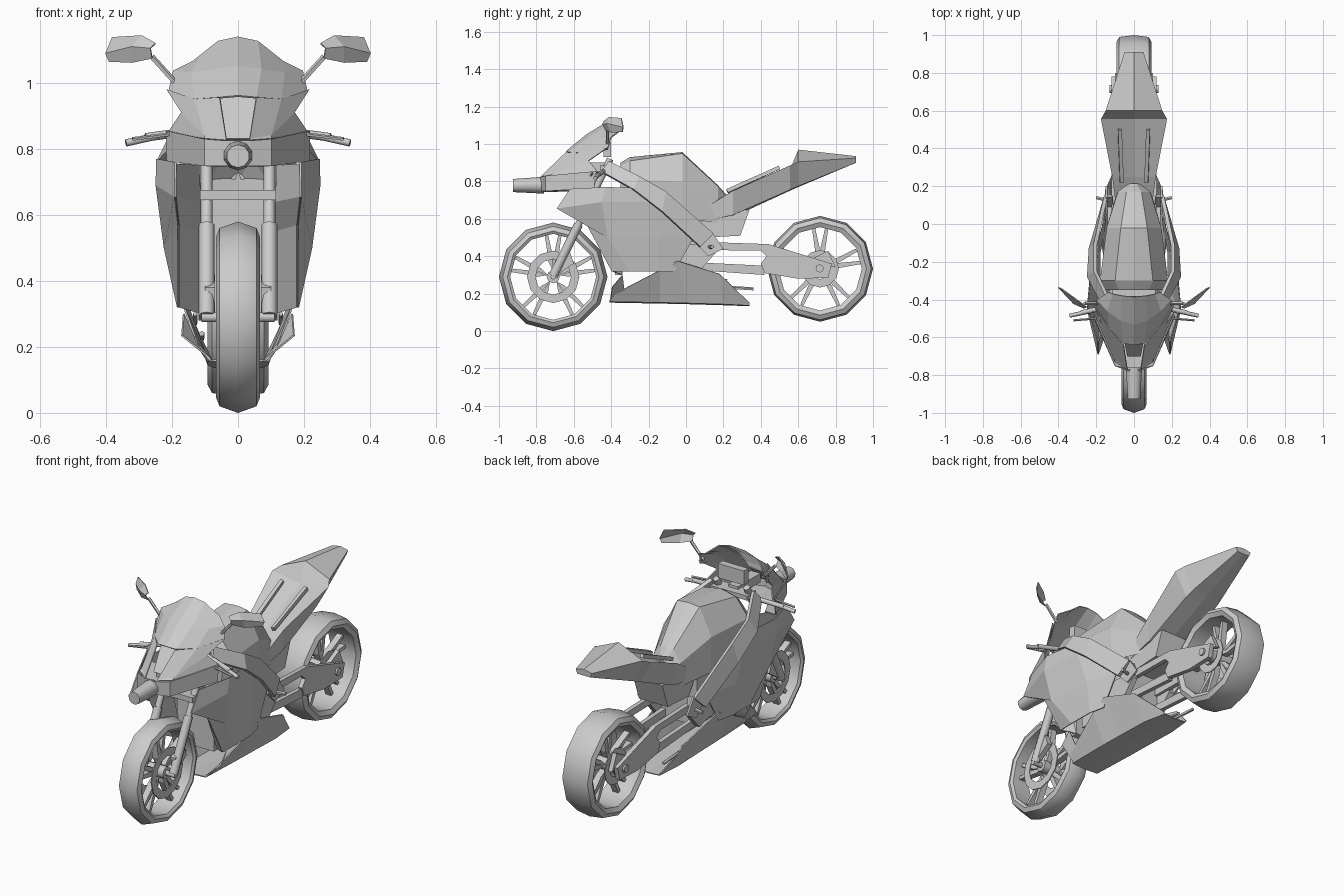
import bpy, bmesh, math
from mathutils import Vector, Matrix


def finish(name, bm, mirror=True, thick=0, smooth=0):
    bmesh.ops.recalc_face_normals(bm, faces=bm.faces)
    me = bpy.data.meshes.new(name)
    bm.to_mesh(me)
    bm.free()
    ob = bpy.data.objects.new(name, me)
    bpy.context.collection.objects.link(ob)
    if mirror:
        ob.modifiers.new("Mirror", 'MIRROR')
    if thick:
        s = ob.modifiers.new("Solidify", 'SOLIDIFY')
        s.thickness, s.offset = thick, 0
    if smooth:
        bpy.ops.object.select_all(action='DESELECT')
        bpy.context.view_layer.objects.active = ob
        ob.select_set(True)
        bpy.ops.object.shade_smooth_by_angle(angle=math.radians(smooth))
    return ob


def grid(name, rows, thick=0.006, caps=False, smooth=0, mirror=True):
    """Skin consecutive rows of (x, y, z) points."""
    bm = bmesh.new()
    vs = [[bm.verts.new(p) for p in r] for r in rows]
    for a, b in zip(vs, vs[1:]):
        for i in range(len(a) - 1):
            bm.faces.new((a[i], a[i + 1], b[i + 1], b[i]))
    if caps:
        bm.faces.new(vs[0])
        bm.faces.new(vs[-1])
    return finish(name, bm, mirror, thick, smooth)


def sections(name, data, **kw):
    """Half cross-sections: (y, [(x, z), ...])."""
    return grid(name, [[(x, y, z) for x, z in pts] for y, pts in data], 0, True, **kw)


def prism(name, yz, x0, x1, mirror=True):
    bm = bmesh.new()
    f = bm.faces.new([bm.verts.new((x0, y, z)) for y, z in yz])
    r = bmesh.ops.extrude_face_region(bm, geom=[f])
    vs = [v for v in r['geom'] if isinstance(v, bmesh.types.BMVert)]
    bmesh.ops.translate(bm, verts=vs, vec=(x1 - x0, 0, 0))
    bm.faces.new([bm.verts.new(v.co) for v in f.verts]) if not f.is_valid else None
    return finish(name, bm, mirror)


def box(name, y0, y1, z0, z1, x0, x1, mirror=True):
    return prism(name, [(y0, z0), (y1, z0), (y1, z1), (y0, z1)], x0, x1, mirror)


def tube(name, a, b, r, r2=None, n=8, mirror=True):
    a, b = Vector(a), Vector(b)
    m = Matrix.Translation((a + b) / 2) @ (b - a).to_track_quat('Z', 'Y').to_matrix().to_4x4()
    bm = bmesh.new()
    bmesh.ops.create_cone(bm, cap_ends=True, segments=n, radius1=r, radius2=r2 or r,
                          depth=(b - a).length, matrix=m)
    return finish(name, bm, mirror, smooth=50)


def ring(name, y, z, prof, n, mirror=False, smooth=50):
    """Spin a closed (radius, x) profile about the wheel axle."""
    bm = bmesh.new()
    vs = []
    for i in range(n):
        a = 2 * math.pi * i / n
        vs.append([bm.verts.new((x, y + r * math.cos(a), z + r * math.sin(a))) for r, x in prof])
    k = len(prof)
    for i in range(n):
        p, q = vs[i], vs[(i + 1) % n]
        for j in range(k):
            bm.faces.new((p[j], p[(j + 1) % k], q[(j + 1) % k], q[j]))
    return finish(name, bm, mirror, smooth=smooth)


# Wheels: tyre with hollow barrel, five split spokes, hub, brake discs
for tag, y, z, R, w, drop in (("front", -.71, .29, .29, .066, .02), ("rear", .717, .333, .283, .092, .01)):
    half = [(R, 0), (R - drop, w * .85), (R - drop - .025, w), (R - .06, w * .85)]
    prof = half + [(r, -x) for r, x in half[:0:-1]]
    ring(tag + "_tyre", y, z, prof, 12, smooth=40)
    tube(tag + "_hub", (-w * .8, y, z), (w * .8, y, z), .035, mirror=False)
    for i in range(5):
        a = math.pi / 2 + i * 2 * math.pi / 5

        def at(r, da):
            return y + r * math.cos(a + da), z + r * math.sin(a + da)
        for s in (-1, 1):
            prism(f"{tag}_spoke_{i}_{s}", [at(.03, 0), at(.11, s * .02), at(R - .065, s * .12),
                                           at(R - .065, s * .20), at(.08, s * .3)], -.018, .018, False)
    dr, dx = (.14, .05) if tag == "front" else (.10, .06)
    ring(tag + "_brake_disc", y, z, [(dr, dx), (dr - .045, dx), (dr - .045, dx + .006), (dr, dx + .006)],
         12, mirror=True)

# Front fork, clamps and calipers
tube("fork_lower", (.095, -.71, .295), (.095, -.575, .57), .024)
tube("fork_upper", (.095, -.575, .57), (.095, -.405, .92), .018)
tube("front_axle", (-.11, -.71, .29), (.11, -.71, .29), .015, mirror=False)
prism("front_caliper", [(-.69, .30), (-.60, .36), (-.62, .42), (-.70, .38)], .07, .1)
box("lower_clamp", -.57, -.49, .645, .675, -.115, .115, False)
box("upper_clamp", -.46, -.38, .86, .885, -.115, .115, False)

# Side fairing with inner lip
grid("side_fairing", [
    [(.19, -.62, .76), (.245, -.43, .77), (.225, -.25, .765), (.20, -.2, .73)],
    [(.19, -.69, .655), (.247, -.45, .69), (.225, -.2, .69), (.185, -.1, .64)],
    [(.18, -.53, .57), (.222, -.42, .5), (.20, -.15, .5), (.15, .04, .5)],
    [(.18, -.395, .32), (.182, -.3, .32), (.18, -.15, .32), (.16, -.06, .32)]])
grid("inner_fairing", [
    [(.19, -.62, .755), (.19, -.69, .655), (.18, -.53, .57), (.18, -.395, .32)],
    [(.12, -.46, .75), (.115, -.47, .64), (.11, -.41, .55), (.11, -.34, .3)]])

# Belly pan: flat sloping flank, keel and front winglet
grid("belly_pan", [
    [(.12, -.38, .20), (.165, -.14, .325), (.17, -.045, .375), (.15, .18, .305), (.08, .34, .150)],
    [(.085, -.41, .16), (.09, -.14, .155), (.09, 0, .152), (.09, .2, .146), (.07, .34, .139)],
    [(0, -.41, .155), (0, -.14, .15), (0, 0, .147), (0, .2, .141), (0, .34, .136)]])
grid("pan_winglet", [[(.17, -.395, .235), (.085, -.405, .165)], [(.165, -.34, .30), (.13, -.33, .22)]])

# Engine and radiator
box("engine_block", -.30, .06, .32, .6, -.11, .11, False)
box("radiator", -.38, -.34, .3, .65, -.115, .115, False)
tube("engine_cover", (.1, -.02, .4), (.14, -.02, .4), .07, .05)

# Frame beams
grid("frame_beam", [
    [(.13, -.41, .905), (.205, -.25, .825), (.205, -.11, .745), (.15, .145, .52)],
    [(.15, -.45, .85), (.24, -.28, .755), (.23, -.13, .64), (.17, .075, .45)]], .02)
prism("pivot_plate", [(-.05, .47), (.09, .46), (.14, .52), (.16, .42), (.08, .33), (-.03, .36)], .11, .14)

# Tank
sections("fuel_tank", [
    (-.35, [(0, .90), (.08, .88), (.15, .80), (.14, .65)]),
    (-.30, [(0, .93), (.10, .91), (.18, .81), (.17, .62)]),
    (-.02, [(0, .957), (.07, .95), (.145, .80), (.14, .6)]),
    (.17, [(0, .78), (.04, .775), (.085, .71), (.09, .58)]),
    (.215, [(0, .73), (.012, .72), (.05, .68), (.05, .6)])])

# Seat and tail
sections("seat_tail", [
    (.05, [(0, .63), (.09, .625), (.09, .58), (0, .58)]),
    (.25, [(0, .72), (.115, .75), (.10, .62), (0, .61)]),
    (.555, [(0, .86), (.175, .885), (.10, .755), (0, .75)]),
    (.60, [(0, .97), (.15, .905), (.095, .775), (0, .77)]),
    (.91, [(0, .935), (.05, .925), (.04, .90), (0, .90)])])
prism("under_seat_body", [(.03, .62), (.34, .65), (.29, .51), (.1, .5)], -.09, .09, False)
grid("seat_pad", [[(.075, .22, .75), (.085, .5, .875)], [(.055, .22, .745), (.065, .5, .875)]], .02)

# Front cowl: windscreen, headlight cheeks, lower cheeks, intake mouth
grid("windscreen", [
    [(0, -.64, .96), (.055, -.63, .955), (.13, -.55, .95), (.21, -.42, .97)],
    [(0, -.53, 1.05), (.07, -.51, 1.04), (.14, -.46, 1.03), (.195, -.40, 1.035)],
    [(0, -.385, 1.138), (.06, -.38, 1.125), (.11, -.37, 1.085), (.135, -.36, 1.065)]])
grid("headlight_cheek", [
    [(.055, -.64, .955), (.13, -.55, .95), (.215, -.42, .98)],
    [(.035, -.77, .83), (.10, -.71, .84), (.17, -.52, .91)],
    [(.035, -.77, .825), (.10, -.73, .83), (.21, -.47, .85)]])
grid("lower_cheek", [
    [(0, -.775, .825), (.035, -.775, .825), (.10, -.75, .83), (.215, -.48, .855)],
    [(0, -.77, .745), (.035, -.77, .75), (.10, -.75, .75), (.215, -.49, .765)],
    [(0, -.6, .75), (.035, -.6, .75), (.09, -.6, .75), (.15, -.49, .765)]])
grid("intake_mouth", [[(0, -.6, .955), (.055, -.6, .955)], [(0, -.70, .83), (.035, -.70, .83)]])
tube("nose_tube", (0, -.76, .78), (0, -.925, .778), .045, .035, 10, False)
box("instrument_panel", -.44, -.40, .93, 1.01, -.08, .08, False)
box("cowl_bracket", -.62, -.42, .85, .9, -.03, .03, False)

# Handlebars, levers and mirrors
tube("handlebar", (.1, -.43, .86), (.28, -.47, .835), .013)
tube("grip", (.22, -.46, .845), (.34, -.485, .818), .011)
tube("brake_lever", (.2, -.50, .845), (.32, -.51, .83), .006, n=5)
tube("mirror_stem", (.185, -.42, .995), (.262, -.42, 1.08), .009, n=5)
grid("mirror", [
    [(.25, -.44, 1.12), (.29, -.41, 1.143), (.38, -.345, 1.138)],
    [(.265, -.445, 1.105), (.32, -.42, 1.11), (.40, -.335, 1.09)],
    [(.26, -.43, 1.075), (.32, -.40, 1.062), (.39, -.34, 1.065)]], .006)

# Swingarm, rear caliper, foot pegs, lower rods
prism("swingarm_upper", [(0, .48), (.44, .465), (.62, .41), (.78, .36), (.76, .285), (.60, .28),
                         (.42, .31), (.40, .36), (.43, .40), (.40, .43), (0, .435)], .095, .12)
prism("swingarm_lower", [(0, .37), (.41, .35), (.42, .30), (0, .33)], .085, .11)
tube("rear_axle", (-.13, .715, .335), (.13, .715, .335), .022, mirror=False)
prism("rear_caliper", [(.66, .38), (.76, .43), (.80, .34), (.72, .36)], .075, .1)
tube("foot_peg", (.12, .12, .45), (.2, .14, .45), .01, n=6)
prism("heel_guard", [(.05, .47), (.14, .53), (.2, .44), (.12, .40)], .14, .15)
tube("gear_rod", (.13, .0, .30), (.13, .22, .27), .007, n=5)
tube("side_stand", (-.11, .12, .24), (-.11, .36, .225), .009, n=5, mirror=False)
